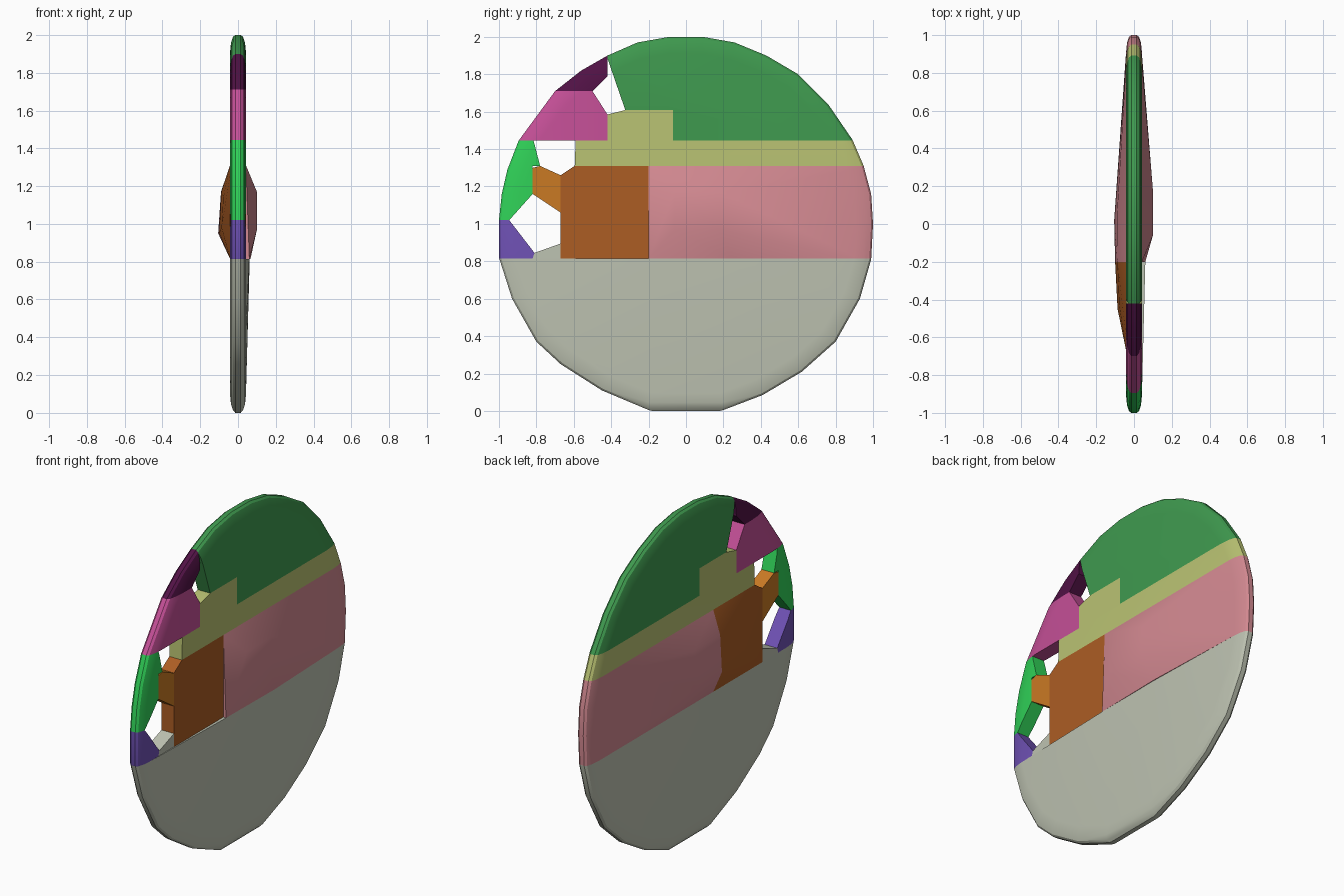
import bpy, bmesh, math
from mathutils import Vector

cube = bpy.data.objects.get("Cube")
if cube:
    bpy.data.objects.remove(cube, do_unlink=True)


def material(name, rgb):
    linear = [(c / 255 / 12.92) if c < 11 else ((c / 255 + 0.055) / 1.055) ** 2.4 for c in rgb]
    mat = bpy.data.materials.new(name)
    mat.use_nodes = True
    mat.diffuse_color = (*linear, 1)
    mat.node_tree.nodes["Principled BSDF"].inputs["Base Color"].default_value = (*linear, 1)
    return mat


def mesh_object(name, bm):
    mesh = bpy.data.meshes.new(name)
    bm.to_mesh(mesh)
    bm.free()
    obj = bpy.data.objects.new(name, mesh)
    bpy.context.collection.objects.link(obj)
    return obj


def hull(points):
    bm = bmesh.new()
    for p in points:
        bm.verts.new(p)
    result = bmesh.ops.convex_hull(bm, input=bm.verts[:])
    inside = {v for v in result["geom_interior"] + result["geom_unused"]
              if isinstance(v, bmesh.types.BMVert)}
    bmesh.ops.delete(bm, geom=list(inside), context='VERTS')
    bmesh.ops.dissolve_limit(bm, angle_limit=math.radians(0.5), verts=bm.verts[:], edges=bm.edges[:])
    bmesh.ops.recalc_face_normals(bm, faces=bm.faces[:])
    return bm


# Rounded disc that every panel is cut from
RIM = [(-.2, .005), (-.45, .11), (-.67, .25), (-.8, .37), (-.93, .6), (-1, .82), (-1, 1.02),
       (-.985, 1.16), (-.955, 1.29), (-.895, 1.445), (-.7, 1.71), (-.56, 1.82), (-.42, 1.9),
       (-.26, 1.97), (-.09, 2), (.09, 2), (.26, 1.97), (.43, 1.9), (.6, 1.8), (.76, 1.64),
       (.89, 1.45), (.95, 1.31), (.99, 1.16), (1, 1), (.99, .81), (.93, .6), (.8, .37),
       (.62, .21), (.41, .085), (.2, .005)]
EDGE = [(1, .014), (.99, .027), (.96, .037), (.91, .042)]
disc_points = [Vector((side * x, y * s, 1 + (z - 1) * s))
               for s, x in EDGE for side in (-1, 1) for y, z in RIM]
disc_points += [Vector((x, y, 0)) for x in (-.014, .014) for y in (-.18, .18)]
disc = mesh_object("disc_blank", hull(disc_points))


def prism(outline):
    bm = bmesh.new()
    face = bm.faces.new([bm.verts.new((-.3, y, z)) for y, z in outline])
    grown = bmesh.ops.extrude_face_region(bm, geom=[face])["geom"]
    bmesh.ops.translate(bm, vec=(.6, 0, 0), verts=[v for v in grown if isinstance(v, bmesh.types.BMVert)])
    bmesh.ops.recalc_face_normals(bm, faces=bm.faces[:])
    return mesh_object("cutter", bm)


def panel(name, mat, outline, bulge=()):
    """Cut the outline (y, z) from the disc; bulge points swell a convex panel."""
    cutter = prism(outline)
    mod = disc.modifiers.new("cut", 'BOOLEAN')
    mod.operation, mod.solver, mod.object = 'INTERSECT', 'EXACT', cutter
    graph = bpy.context.evaluated_depsgraph_get()
    mesh = bpy.data.meshes.new_from_object(disc.evaluated_get(graph))
    disc.modifiers.remove(mod)
    bpy.data.objects.remove(cutter, do_unlink=True)
    if bulge:
        bm = hull([v.co.copy() for v in mesh.vertices] + [Vector(p) for p in bulge])
        bm.to_mesh(mesh)
        bm.free()
    mesh.materials.clear()
    mesh.materials.append(mat)
    for poly in mesh.polygons:
        poly.material_index = 0
    obj = bpy.data.objects.new(name, mesh)
    bpy.context.collection.objects.link(obj)
    bpy.ops.object.select_all(action='DESELECT')
    obj.select_set(True)
    bpy.context.view_layer.objects.active = obj
    bpy.ops.object.shade_smooth_by_angle(angle=math.radians(30))


grey = material("pale grey", (190, 195, 178))
BASE, BELT, DECK = .815, 1.31, 1.445

# Lower half and its small wedge
panel("lower_half", grey, [(-1.2, -.2), (1.2, -.2), (1.2, BASE), (-1.2, BASE)],
      [(.06, -.2, BASE), (.062, .25, BASE)])
panel("lower_wedge", grey, [(-.82, BASE), (-.67, BASE), (-.67, .895), (-.81, .845)])

# Swollen middle band
panel("middle_band", material("pink", (212, 138, 146)),
      [(-.2, BASE), (1.2, BASE), (1.2, BELT), (-.2, BELT)],
      [(.1, -.06, .97), (.1, -.06, 1.17), (.1, .18, .97), (.1, .18, 1.17),
       (.06, -.2, BASE), (.066, .25, BASE),
       (-.1, -.2, .95), (-.088, -.2, 1.17), (-.105, .02, .95), (-.09, .05, 1.17)])
panel("front_block", material("burnt orange", (172, 93, 36)),
      [(-.67, BASE), (-.2, BASE), (-.2, BELT), (-.595, BELT), (-.67, 1.26)],
      [(-.1, -.2, .95), (-.088, -.2, 1.17), (-.087, -.45, .98), (-.078, -.43, 1.14)])

# Stepped stripe and upper cap
panel("stepped_stripe", material("olive yellow", (186, 195, 115)),
      [(-.595, BELT), (1.2, BELT), (1.2, DECK), (-.07, DECK), (-.07, 1.61), (-.32, 1.61),
       (-.42, 1.585), (-.42, DECK), (-.59, DECK)])
panel("upper_cap", material("leaf green", (63, 154, 79)),
      [(-.07, DECK), (1.2, DECK), (1.2, 2.2), (-.42, 2.2), (-.42, 1.885), (-.325, 1.61), (-.07, 1.61)])

# Rim segments and spoke
panel("rim_top_segment", material("dark plum", (82, 18, 70)),
      [(-.9, 1.71), (-.5, 1.71), (-.42, 1.79), (-.42, 2.1), (-.9, 2.1)])
panel("rim_upper_segment", material("magenta", (198, 80, 152)),
      [(-1.2, DECK), (-.42, DECK), (-.42, 1.585), (-.5, 1.71), (-1.2, 1.71)])
panel("rim_middle_segment", material("bright green", (48, 210, 88)),
      [(-1.2, 1.02), (-.945, 1.02), (-.82, 1.16), (-.82, 1.31), (-.78, 1.31), (-.815, DECK), (-1.2, DECK)])
panel("rim_lower_segment", material("violet", (112, 82, 182)),
      [(-1.2, BASE), (-.82, BASE), (-.81, .845), (-.945, 1.02), (-1.2, 1.02)])
panel("spoke", material("amber orange", (202, 122, 36)),
      [(-.82, 1.16), (-.67, 1.06), (-.67, 1.26), (-.78, 1.31), (-.82, 1.3)])

bpy.data.objects.remove(disc, do_unlink=True)
